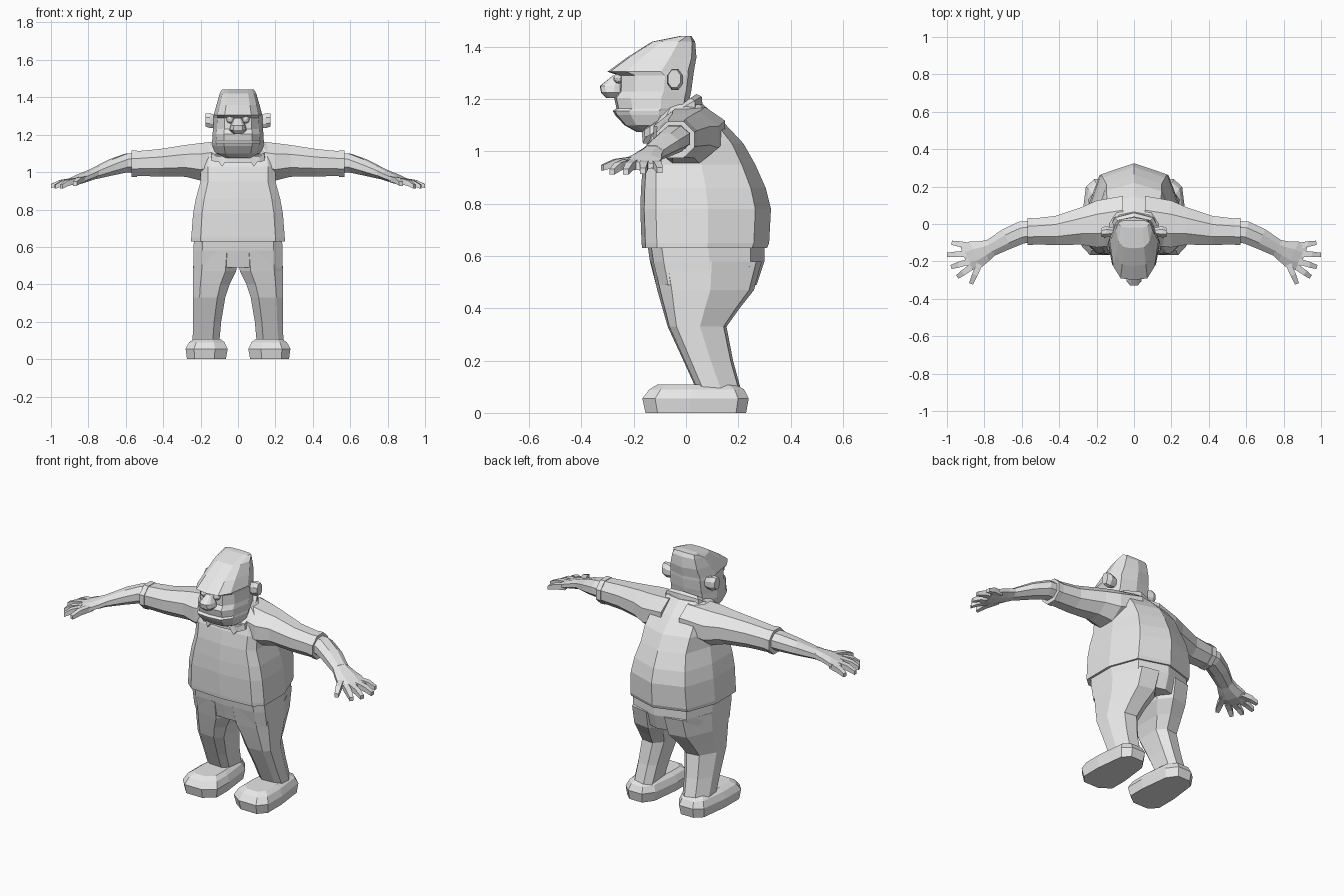
import bpy, bmesh
from math import sin, cos, pi, atan2
from mathutils import Vector

default_cube = bpy.data.objects.get("Cube")
if default_cube:
    bpy.data.objects.remove(default_cube)

clay = bpy.data.materials.new("plain_grey")
clay.use_nodes = True
clay.diffuse_color = (0.8, 0.8, 0.8, 1)
clay.node_tree.nodes["Principled BSDF"].inputs["Base Color"].default_value = clay.diffuse_color

# Cross-section outlines: fraction across the width, fraction from front to back
BODY = [(0, 0), (.8, .03), (1, .12), (1, .52), (.74, .88), (0, 1)]
HEAD = [(0, 0), (.55, .03), (.85, .22), (1, .62), (.75, .93), (0, 1)]
LEG = [(0, .15), (.25, 0), (.8, .03), (1, .15), (1, .55), (.7, .95), (.25, 1), (0, .8)]
SHOE = [(.3, 0), (.8, 0), (1, .12), (1, .45), (.9, .9), (.7, 1),
        (.3, 1), (.1, .85), (0, .4), (0, .12)]


def finish(name, bm, pair):
    """Turn a bmesh into an object, mirrored to both sides when it is a pair."""
    bmesh.ops.recalc_face_normals(bm, faces=bm.faces)
    mesh = bpy.data.meshes.new(name)
    bm.to_mesh(mesh)
    bm.free()
    mesh.materials.append(clay)
    obj = bpy.data.objects.new(name, mesh)
    bpy.context.collection.objects.link(obj)
    if pair:
        obj.modifiers.new("both_sides", 'MIRROR').use_axis[0] = True
    return obj


def loft(name, rings, pair=False):
    """Skin a stack of closed rings and cap both ends."""
    bm = bmesh.new()
    loops = [[bm.verts.new(p) for p in ring] for ring in rings]
    count = len(loops[0])
    for low, high in zip(loops, loops[1:]):
        for i in range(count):
            j = (i + 1) % count
            bm.faces.new((low[i], low[j], high[j], high[i]))
    bm.faces.new(loops[0])
    bm.faces.new(loops[-1])
    return finish(name, bm, pair)


def level(shape, z, width, front, back, inner=0, tilt=0):
    """Horizontal ring from an outline, on the model's left side."""
    return [Vector((inner + (width - inner) * fx, front + (back - front) * fy, z + tilt * fy))
            for fx, fy in shape]


def whole(shape, *args, **kw):
    """Horizontal ring mirrored across the middle."""
    half = level(shape, *args, **kw)
    return half + [Vector((-p.x, p.y, p.z)) for p in reversed(half[1:-1])]


def upright(x, y, z, depth, height, yaw=0, sides=8):
    """Upright ring facing along the arm."""
    ring = []
    for i in range(sides):
        t = (i + .5) * 2 * pi / sides
        a = depth * cos(t) / cos(pi / sides)
        b = height * sin(t) / cos(pi / sides)
        ring.append(Vector((x - a * sin(yaw), y + a * cos(yaw), z + b)))
    return ring


# Shirt: height, half width, front, back
shirt = [(.63, .25, -.168, .31), (.65, .25, -.17, .318), (.78, .24, -.175, .325),
         (.86, .225, -.172, .305), (.95, .2, -.165, .265), (1.03, .2, -.15, .22),
         (1.11, .19, -.12, .145), (1.18, .11, -.07, .065)]
loft("shirt_body", [whole(BODY, *r) for r in shirt])

# Sleeves and cuffs
sleeve = [(.06, .02, 1.08, .13, .09), (.2, 0, 1.055, .125, .1), (.28, -.01, 1.06, .1, .085),
          (.42, -.035, 1.05, .078, .073), (.55, -.04, 1.045, .068, .066)]
loft("sleeve", [upright(*r) for r in sleeve], pair=True)
loft("sleeve_cuff", [upright(x, -.04, 1.045, .073, .07) for x in (.54, .57)], pair=True)

# Collar and its points
loft("collar", [whole(BODY, 1.05, .145, -.165, .065, tilt=.11),
                whole(BODY, 1.08, .14, -.165, .06, tilt=.13),
                whole(BODY, 1.09, .115, -.15, .04, tilt=.13)])
flap = [Vector((.05, -.17, 1.08)), Vector((.14, -.14, 1.1)), Vector((.085, -.165, 1.03))]
loft("collar_point", [flap, [p + Vector((0, .03, 0)) for p in flap]], pair=True)

# Trousers
hips = [(.66, .235, -.15, .3), (.58, .238, -.138, .3), (.49, .238, -.115, .27)]
loft("trouser_seat", [whole(BODY, *r) for r in hips])
leg = [(.58, .237, -.135, .29, 0), (.47, .24, -.11, .26, .01), (.4, .24, -.09, .205, .045),
       (.33, .24, -.07, .155, .068), (.2, .24, -.01, .18, .09), (.09, .243, .04, .21, .1)]
loft("trouser_leg", [level(LEG, *r) for r in leg], pair=True)

# Shoes
shoe = [(0, .273, -.155, .23, .065), (.055, .28, -.167, .24, .055),
        (.09, .262, -.14, .222, .072), (.108, .235, -.11, .19, .095)]
loft("shoe", [level(SHOE, *r) for r in shoe], pair=True)

# Head with brow ledge and lip crease
head = [(1.075, .075, -.19, -.07), (1.1, .122, -.235, -.03), (1.14, .136, -.272, 0),
        (1.155, .138, -.28, .005), (1.165, .138, -.266, .01), (1.205, .136, -.275, .015),
        (1.23, .133, -.256, .02), (1.29, .13, -.256, .028), (1.305, .13, -.3, .03),
        (1.36, .115, -.225, .04), (1.42, .098, -.13, .035), (1.442, .085, -.02, .02)]
loft("head", [whole(HEAD, *r) for r in head])
nose = [(1.205, .025, -.305, -.24), (1.225, .046, -.325, -.24),
        (1.25, .04, -.33, -.24), (1.29, .018, -.28, -.24)]
loft("nose", [whole(HEAD, *r) for r in nose])
ear = [(.1, -.04, 1.27, .018, .028), (.15, -.042, 1.275, .03, .04), (.174, -.045, 1.278, .024, .034)]
loft("ear", [upright(*r) for r in ear], pair=True)

# Eyes
bm = bmesh.new()
bmesh.ops.create_icosphere(bm, subdivisions=2, radius=.02)
bmesh.ops.translate(bm, verts=bm.verts, vec=(.042, -.258, 1.28))
finish("eye", bm, True)

# Forearm and palm
forearm = [(.52, -.038, 1.05, .055, .05, 0), (.6, -.045, 1.048, .06, .05, -.2),
           (.68, -.08, 1.025, .056, .043, -.4), (.77, -.13, .992, .046, .03, -.45)]
loft("forearm", [upright(*r) for r in forearm], pair=True)
palm = [(.75, -.12, 1, .042, .03, -.45), (.8, -.145, .98, .058, .027, -.45),
        (.85, -.165, .962, .077, .024, -.4), (.905, -.185, .945, .068, .015, -.35)]
loft("palm", [upright(*r) for r in palm], pair=True)

# Fingers: root and tip, bent slightly at the knuckle
fingers = {
    "little_finger": ((.87, -.118, .953), (.975, -.1, .928)),
    "ring_finger": ((.88, -.158, .953), (1, -.165, .925)),
    "middle_finger": ((.88, -.2, .953), (.978, -.23, .922)),
    "index_finger": ((.87, -.23, .953), (.945, -.283, .922)),
    "thumb": ((.82, -.2, .965), (.872, -.32, .938)),
}
for name, ends in fingers.items():
    root, tip = map(Vector, ends)
    yaw = atan2(tip.y - root.y, tip.x - root.x)
    knuckle = root.lerp(tip, .6) + Vector((0, 0, .007))
    loft(name, [upright(*p, r, r, yaw, 4)
                for p, r in ((root, .016), (knuckle, .015), (tip, .011))], pair=True)
